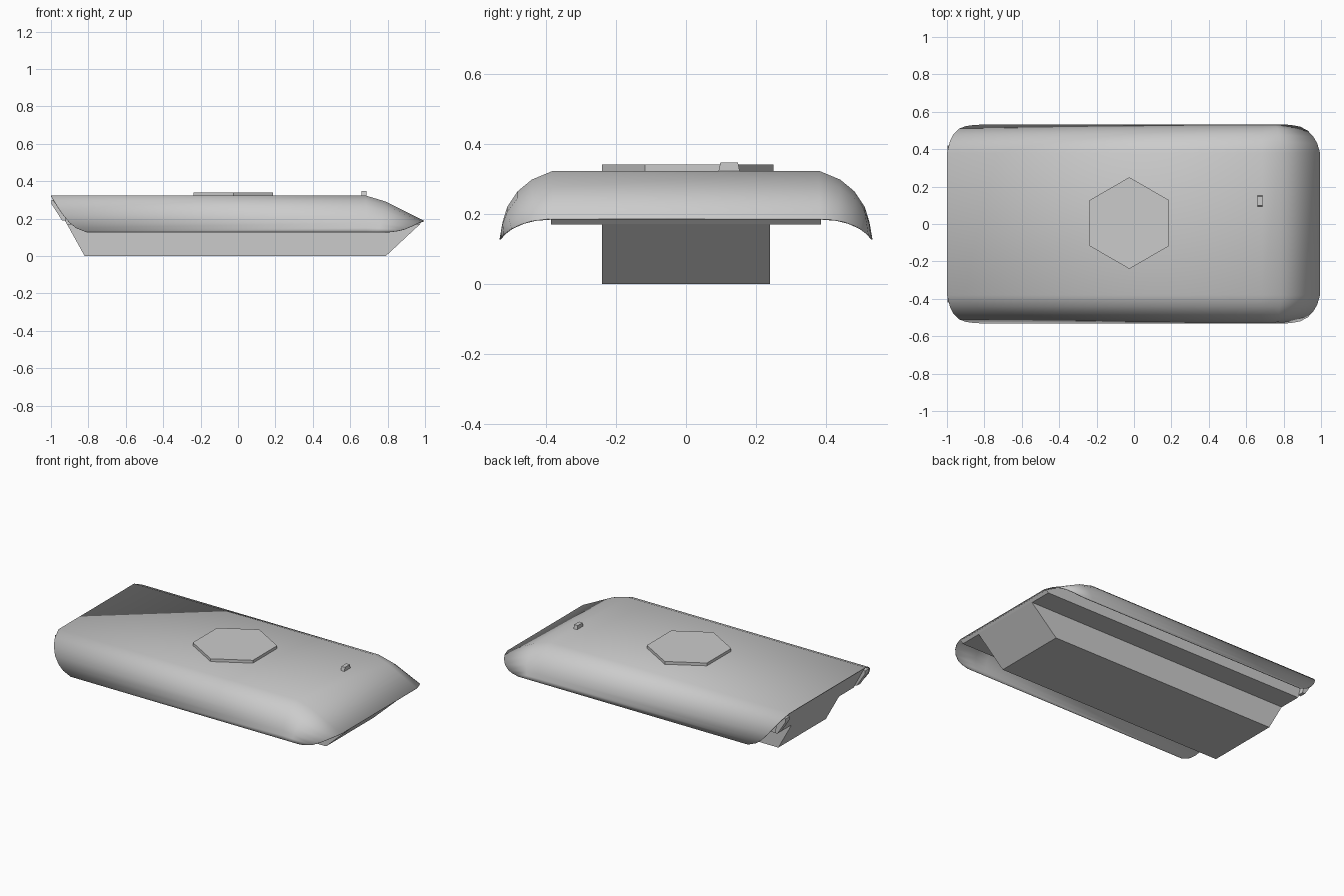
import bpy, bmesh, math

if "Cube" in bpy.data.objects:
    bpy.data.objects.remove(bpy.data.objects["Cube"])


def finish(name, bm):
    bmesh.ops.recalc_face_normals(bm, faces=bm.faces)
    me = bpy.data.meshes.new(name)
    bm.to_mesh(me)
    bm.free()
    ob = bpy.data.objects.new(name, me)
    bpy.context.collection.objects.link(ob)
    return ob


def prism(name, profile, y0, y1):
    """Extrude an x-z profile along y."""
    bm = bmesh.new()
    face = bm.faces.new([bm.verts.new((x, y0, z)) for x, z in profile])
    ext = bmesh.ops.extrude_face_region(bm, geom=[face])["geom"]
    verts = [v for v in ext if isinstance(v, bmesh.types.BMVert)]
    bmesh.ops.translate(bm, verts=verts, vec=(0, y1 - y0, 0))
    return finish(name, bm)


# Upper shell: rows from deck edge to skirt, each rear -> bend -> nose tip
# (y, z, rear x, bend x, bend z, tip x, tip y, tip z)
rows = [
    (0.38, 0.323, -1.00, 0.785, 0.293, 0.995, 0.38, 0.188),
    (0.44, 0.298, -0.985, 0.78, 0.274, 0.98, 0.43, 0.184),
    (0.48, 0.265, -0.965, 0.775, 0.245, 0.96, 0.465, 0.175),
    (0.51, 0.220, -0.935, 0.77, 0.207, 0.93, 0.498, 0.160),
    (0.523, 0.178, -0.90, 0.76, 0.172, 0.89, 0.52, 0.143),
    (0.528, 0.150, -0.865, 0.755, 0.148, 0.855, 0.527, 0.134),
    (0.532, 0.128, -0.81, 0.75, 0.128, 0.81, 0.532, 0.128),
]
bm = bmesh.new()
grid = []
for side, r in [(-1, r) for r in reversed(rows)] + [(1, r) for r in rows]:
    y, z, xr, xb, zb, xt, yt, zt = r
    pts = [(xr, y, z), (0.685, y, z), (xb, y, zb), (xt, yt, zt)]
    grid.append([bm.verts.new((px, side * py, pz)) for px, py, pz in pts])
for a, b in zip(grid, grid[1:]):
    for i in range(3):
        bm.faces.new((a[i], a[i + 1], b[i + 1], b[i]))
shell = finish("upper_shell", bm)
if sum(p.normal.z for p in shell.data.polygons) < 0:
    shell.data.flip_normals()
solid = shell.modifiers.new("thickness", "SOLIDIFY")
solid.thickness = 0.004
solid.offset = -1
bpy.context.view_layer.objects.active = shell
shell.select_set(True)
bpy.ops.object.shade_smooth_by_angle(angle=math.radians(25))

# Upper hull body under the deck, and narrow lower tub
prism("upper_hull", [(-0.995, 0.318), (0.684, 0.318), (0.783, 0.288),
                     (0.985, 0.186), (0.97, 0.17), (-0.915, 0.17)], -0.385, 0.385)
prism("lower_tub", [(-0.82, 0), (0.79, 0), (0.975, 0.172), (-0.915, 0.172)],
      -0.24, 0.24)

# Rear brackets closing the fender ends
for name, s in (("rear_bracket_left", 1), ("rear_bracket_right", -1)):
    prism(name, [(-0.998, 0.30), (-0.998, 0.28), (-0.94, 0.19), (-0.92, 0.19),
                 (-0.95, 0.30)], s * 0.38, s * 0.42)

# Hexagonal turret base plate
bm = bmesh.new()
bmesh.ops.create_cone(bm, cap_ends=True, segments=6, radius1=0.245, radius2=0.245, depth=0.02)
ext = [v.co.copy() for v in bm.verts]
if abs(max(c.y for c in ext) - 0.245) > 0.01:
    for v in bm.verts:
        v.co.x, v.co.y = v.co.y, v.co.x
bmesh.ops.translate(bm, verts=bm.verts, vec=(-0.025, 0.005, 0.331))
finish("turret_plate", bm)

# Small periscope block on the front deck
bm = bmesh.new()
bmesh.ops.create_cube(bm, size=1)
for v in bm.verts:
    top = v.co.z > 0
    v.co = (0.674 + v.co.x * 0.025, 0.123 + v.co.y * (0.05 if top else 0.062),
            0.347 if top else 0.318)
finish("periscope", bm)
